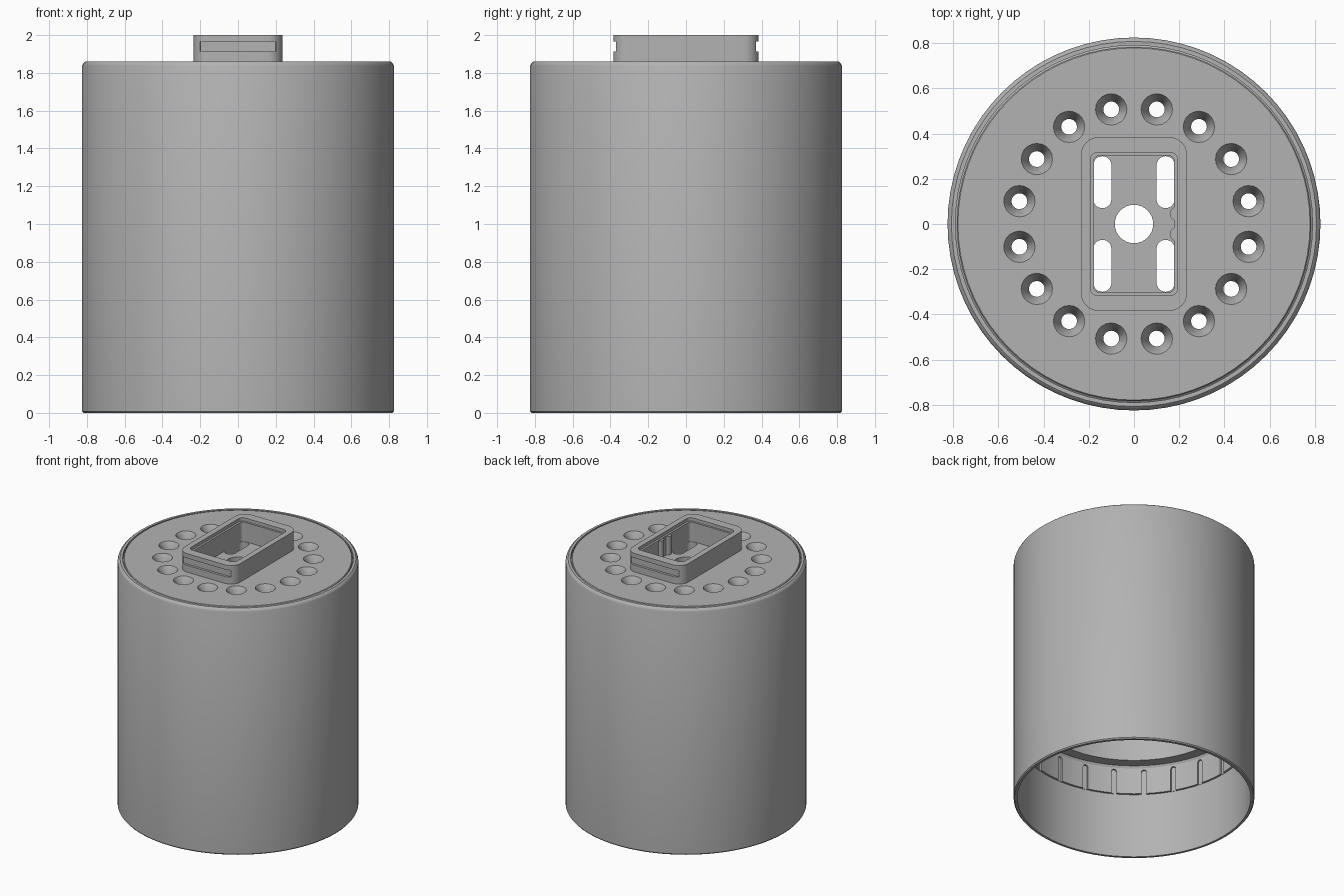
import bpy, bmesh, math
from mathutils import Matrix, Vector

cube = bpy.data.objects.get("Cube")
if cube:
    bpy.data.objects.remove(cube, do_unlink=True)

grey = bpy.data.materials.new("mid_grey")
grey.use_nodes = True
colour = (0.45, 0.45, 0.45, 1)
grey.diffuse_color = colour
grey.node_tree.nodes["Principled BSDF"].inputs["Base Color"].default_value = colour


def make(name, bm):
    bmesh.ops.recalc_face_normals(bm, faces=bm.faces)
    mesh = bpy.data.meshes.new(name)
    bm.to_mesh(mesh)
    bm.free()
    mesh.materials.append(grey)
    ob = bpy.data.objects.new(name, mesh)
    bpy.context.collection.objects.link(ob)
    return ob


def lathe(name, profile, sides, at=(0, 0)):
    """Spin a closed (radius, height) outline about the vertical axis."""
    bm = bmesh.new()
    vs = [bm.verts.new((r, 0, z)) for r, z in profile]
    edges = [bm.edges.new((vs[i - 1], vs[i])) for i in range(len(vs))]
    bmesh.ops.spin(bm, geom=vs + edges, cent=(0, 0, 0), axis=(0, 0, 1),
                   angle=math.tau, steps=sides, use_merge=True)
    bmesh.ops.remove_doubles(bm, verts=bm.verts, dist=1e-5)
    bmesh.ops.dissolve_degenerate(bm, edges=bm.edges, dist=1e-6)
    loose = [e for e in bm.edges if not e.link_faces]
    bmesh.ops.delete(bm, geom=loose, context='EDGES')
    bmesh.ops.translate(bm, verts=bm.verts, vec=(*at, 0))
    return make(name, bm)


def rounded_box(name, hx, hy, radius, z0, z1, at=(0, 0), steps=8):
    """Upright prism with rounded corners."""
    bm = bmesh.new()
    vs = []
    for q, (sx, sy) in enumerate([(1, 1), (-1, 1), (-1, -1), (1, -1)]):
        for i in range(steps + 1):
            a = math.pi / 2 * (q + i / steps)
            vs.append(bm.verts.new((at[0] + sx * (hx - radius) + radius * math.cos(a),
                                    at[1] + sy * (hy - radius) + radius * math.sin(a), z0)))
    bmesh.ops.remove_doubles(bm, verts=vs, dist=1e-5)
    face = bm.faces.new([v for v in vs if v.is_valid])
    top = bmesh.ops.extrude_face_region(bm, geom=[face])["geom"]
    bmesh.ops.translate(bm, verts=[v for v in top if isinstance(v, bmesh.types.BMVert)],
                        vec=(0, 0, z1 - z0))
    return make(name, bm)


def cut(target, cutters, operation='DIFFERENCE'):
    """Apply each cutter to the target and remove it."""
    for c in cutters:
        mod = target.modifiers.new("cut", 'BOOLEAN')
        mod.operation, mod.solver, mod.object = operation, 'EXACT', c
        bpy.context.view_layer.update()
        deps = bpy.context.evaluated_depsgraph_get()
        mesh = bpy.data.meshes.new_from_object(target.evaluated_get(deps))
        target.modifiers.remove(mod)
        target.data = mesh
        bpy.data.objects.remove(c, do_unlink=True)


# Outer sleeve: thin tube with softened rims
sleeve = lathe("outer_sleeve", [
    (0.80, 0.0), (0.818, 0.0), (0.825, 0.008), (0.825, 1.838), (0.82, 1.85),
    (0.808, 1.86), (0.79, 1.86), (0.79, 1.83), (0.80, 1.82)], 72)

# Inner cup: flat top plate, side wall and a thicker skirt
cup = lathe("inner_cup", [
    (0, 1.86), (0.779, 1.86), (0.784, 1.855), (0.784, 1.835), (0.802, 1.82),
    (0.802, 0.49), (0.785, 0.49), (0.785, 0.69), (0.775, 0.705), (0.70, 0.705),
    (0.70, 1.76), (0, 1.76)], 72)

# Round-topped grooves around the skirt
groove_bm = bmesh.new()
for k in range(24):
    spin = Matrix.Rotation(math.tau * k / 24, 4, 'Z')
    outline = [(-0.018, 0.45), (0.018, 0.45)]
    outline += [(0.018 * math.cos(math.pi * i / 6), 0.66 + 0.018 * math.sin(math.pi * i / 6))
                for i in range(7)]
    rings = [[groove_bm.verts.new(spin @ Vector((r, y, z))) for y, z in outline]
             for r in (0.74, 0.797)]
    n = len(outline)
    for ring in rings:
        groove_bm.faces.new(ring)
    for i in range(n):
        groove_bm.faces.new((rings[0][i - 1], rings[0][i], rings[1][i], rings[1][i - 1]))
cut(cup, [make("groove_cutter", groove_bm)])

# Ring of countersunk holes, centre hole, four long slots and pocket floor
cutters = []
for k in range(16):
    a = math.tau * (k + 0.5) / 16
    cutters.append(lathe("hole_cutter", [
        (0, 1.7), (0.035, 1.7), (0.035, 1.80), (0.070, 1.861), (0.070, 1.9), (0, 1.9)],
        20, (0.517 * math.cos(a), 0.517 * math.sin(a))))
cutters.append(lathe("centre_cutter", [(0, 1.7), (0.085, 1.7), (0.085, 1.9), (0, 1.9)], 32))
for sx in (-1, 1):
    for sy in (-1, 1):
        cutters.append(rounded_box("slot_cutter", 0.04, 0.115, 0.04, 1.7, 1.9,
                                   (sx * 0.14, sy * 0.185)))
cutters.append(rounded_box("floor_cutter", 0.178, 0.302, 0.025, 1.83, 1.9))
cut(cup, cutters)

# Raised connector housing with stepped pocket and end grooves
housing = rounded_box("connector_housing", 0.235, 0.385, 0.08, 1.858, 2.0)
cut(housing, [rounded_box("pocket_cutter", 0.178, 0.302, 0.025, 1.8, 2.1),
              rounded_box("lip_cutter", 0.193, 0.317, 0.035, 1.975, 2.1)] +
    [rounded_box("end_groove_cutter", 0.20, 0.03, 0.005, 1.912, 1.965, (0, s * 0.397))
     for s in (-1, 1)])

# Small key ribs on one pocket wall
ribs = [lathe("key_rib", [(0, 1.83), (0.03, 1.83), (0.03, 1.97), (0, 1.97)], 20,
              (0.188, s * 0.045)) for s in (-1, 1)]

# Smooth shading with sharp edges kept
bpy.ops.object.select_all(action='DESELECT')
for ob in [sleeve, cup, housing] + ribs:
    ob.select_set(True)
bpy.context.view_layer.objects.active = cup
bpy.ops.object.shade_smooth_by_angle(angle=math.radians(30))
